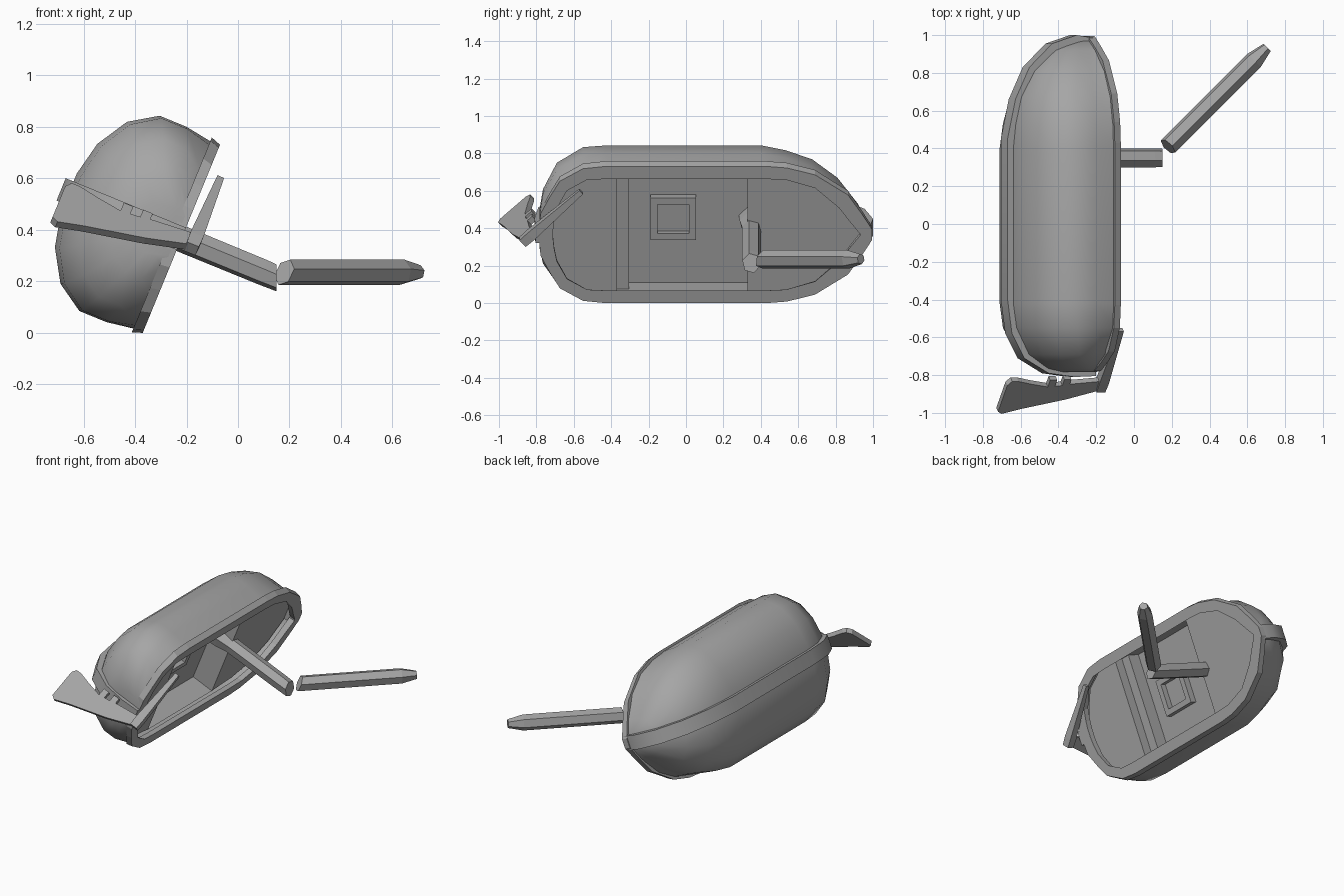
import bpy, bmesh, math
from mathutils import Vector

cube = bpy.data.objects.get("Cube")
if cube:
    bpy.data.objects.remove(cube, do_unlink=True)

grey = bpy.data.materials.new("plain_grey")
grey.use_nodes = True
grey.diffuse_color = (0.38, 0.38, 0.38, 1)
grey.node_tree.nodes["Principled BSDF"].inputs["Base Color"].default_value = (0.38, 0.38, 0.38, 1)

# Boat frame: a runs across, y along, h up from the rim; the boat lies heeled over
ACROSS, UP = Vector((0.38, 0, 0.925)), Vector((0.925, 0, -0.38))
ORIGIN = Vector((-0.22, 0, 0.365))


def boat(a, y, h):
    return ORIGIN + ACROSS * a + UP * h + Vector((0, y, 0))


def finish(name, bm, smooth=False):
    bmesh.ops.remove_doubles(bm, verts=bm.verts, dist=0.0005)
    bmesh.ops.recalc_face_normals(bm, faces=bm.faces)
    mesh = bpy.data.meshes.new(name)
    bm.to_mesh(mesh)
    bm.free()
    mesh.materials.append(grey)
    obj = bpy.data.objects.new(name, mesh)
    bpy.context.collection.objects.link(obj)
    if smooth:
        bpy.ops.object.select_all(action='DESELECT')
        obj.select_set(True)
        bpy.context.view_layer.objects.active = obj
        bpy.ops.object.shade_smooth_by_angle(angle=math.radians(50))


def loft(name, rings, closed_ring=True, closed_loft=False, caps=True, smooth=False):
    """Bridge equal-length rings of world points."""
    bm = bmesh.new()
    rows = [[bm.verts.new(p) for p in r] for r in rings]
    n, m = len(rows[0]), len(rows)
    for i in range(m if closed_loft else m - 1):
        r, s = rows[i], rows[(i + 1) % m]
        for j in range(n if closed_ring else n - 1):
            k = (j + 1) % n
            bm.faces.new((r[j], r[k], s[k], s[j]))
    if caps and not closed_loft:
        bm.faces.new(rows[0])
        bm.faces.new(rows[-1])
    finish(name, bm, smooth)


def panel(name, points):
    bm = bmesh.new()
    bm.faces.new([bm.verts.new(p) for p in points])
    finish(name, bm)


def mirrored(half):
    return half + [(y, -a) for y, a in reversed(half)]


# Hull: one half section scaled along the length, its top edge following the rim
half_section = [(0.41, -0.147), (0.41, -0.26), (0.34, -0.368), (0.217, -0.442), (0.08, -0.472)]
stations = [(-0.783, 0.08, 0.25, 0.42), (-0.765, 0.12, 0.49, 0.58), (-0.69, 0.26, 0.805, 0.81),
            (-0.55, 0.375, 0.985, 0.96), (-0.42, 0.39, 1, 1), (0.4, 0.39, 1, 1),
            (0.53, 0.38, 0.94, 0.97), (0.674, 0.345, 0.83, 0.9), (0.81, 0.265, 0.61, 0.74),
            (0.92, 0.14, 0.3, 0.5), (0.97, 0.06, 0.12, 0.22)]
rings = []
for y, edge, w, d in stations:
    half = [(edge, -0.02)] + [(a * w, h * d) for a, h in half_section]
    rings.append([boat(a, y, h) for a, h in half + [(-a, h) for a, h in reversed(half)]])
loft("hull", rings, closed_ring=False, smooth=True)

# Rim: flared ring around the opening
outer = mirrored([(-0.785, 0.03), (-0.778, 0.12), (-0.73, 0.215), (-0.674, 0.31), (-0.55, 0.382),
                  (-0.43, 0.395), (0.43, 0.395), (0.54, 0.386), (0.69, 0.346), (0.866, 0.23),
                  (0.94, 0.12), (0.995, 0.03)])
inner = mirrored([(-0.71, 0.03), (-0.705, 0.08), (-0.69, 0.155), (-0.636, 0.255), (-0.53, 0.317),
                  (-0.43, 0.322), (0.43, 0.322), (0.535, 0.317), (0.69, 0.27), (0.818, 0.155),
                  (0.88, 0.07), (0.93, 0.005)])
loft("rim", [[boat(a * flare, y, h) for y, a in line] for line, h, flare in
             ((outer, 0, 1), (outer, -0.04, 1.035), (inner, -0.04, 1.05), (inner, 0, 1))],
     closed_loft=True)

# Keel band around the centre line
keel_out = [(-0.805, 0), (-0.81, -0.12), (-0.79, -0.27), (-0.71, -0.41), (-0.58, -0.48), (-0.4, -0.505),
            (0.45, -0.505), (0.66, -0.46), (0.83, -0.38), (0.955, -0.25), (1.0, -0.11), (0.985, -0.01)]
keel_in = [(-0.75, 0), (-0.75, -0.12), (-0.73, -0.24), (-0.67, -0.36), (-0.56, -0.43), (-0.4, -0.455),
           (0.45, -0.455), (0.63, -0.42), (0.79, -0.34), (0.91, -0.22), (0.94, -0.12), (0.94, -0.01)]
loft("keel", [[boat(0.047, *p), boat(0.047, *q), boat(-0.047, *q), boat(-0.047, *p)]
              for p, q in zip(keel_out, keel_in)], smooth=True)

# End decks, cut where the cockpit begins
DECK, FLOOR, SIDE = -0.075, -0.23, 0.37
middle = [((p[0] + q[0]) / 2, (p[1] + q[1]) / 2) for p, q in zip(outer, inner)]
for name, edge, sign in (("bow_deck", 0.33, 1), ("stern_deck", -0.37, -1)):
    half = [p for p in middle if p[1] > 0 and (p[0] - edge) * sign > 0]
    half.append((edge, SIDE))
    half.sort()
    panel(name, [boat(a, y, DECK) for y, a in mirrored(half)])

# Cockpit: stepped floor between two side walls
steps = [(-0.37, DECK), (-0.37, -0.14), (-0.305, -0.14), (-0.305, FLOOR), (0.33, FLOOR), (0.33, DECK)]
loft("cockpit_floor", [[boat(s * SIDE, y, h) for y, h in steps] for s in (-1, 1)],
     closed_ring=False, caps=False)
for s, name in ((-1, "right_cockpit_wall"), (1, "left_cockpit_wall")):
    panel(name, [boat(s * SIDE, y, h) for y, h in steps])


# Hatch frame on the cockpit floor
def square(r, h):
    return [boat(0.015 + a * r, -0.068 + y * r, h) for a, y in ((-1, -1), (1, -1), (1, 1), (-1, 1))]


loft("hatch_frame", [square(0.122, FLOOR), square(0.122, FLOOR + 0.045),
                     square(0.085, FLOOR + 0.045), square(0.085, FLOOR + 0.005)], caps=False)
panel("hatch_lid", square(0.085, FLOOR + 0.005))


# Mast: six-sided poles, the top half snapped off
def pole(name, points, radii, side, skew):
    axis = (points[-1] - points[0]).normalized()
    across = axis.cross(side).normalized()
    rings = []
    for p, r, k in zip(points, radii, skew):
        ring = []
        for i in range(6):
            t = math.tau * i / 6 + math.radians(15)
            off = side * math.cos(t) + across * math.sin(t)
            ring.append(p + off * r + axis * k * math.cos(t))
        rings.append(ring)
    loft(name, rings)


pole("lower_mast", [boat(0, 0.35, h) for h in (FLOOR, -0.16, -0.08, 0.34, 0.4)],
     [0.07, 0.066, 0.053, 0.052, 0.05], ACROSS, [0, 0, 0, 0, -0.02])
start, end = Vector((0.18, 0.41, 0.235)), Vector((0.705, 0.935, 0.235))
pole("broken_mast", [start, start.lerp(end, 0.87), end], [0.051, 0.051, 0.028],
     Vector((0, 0, 1)), [0.02, 0, 0])

# Rudder blade and tiller, swung to one side
swing = Vector((-0.68, -0.73))
side = Vector((0.73, -0.68))


def rudder_point(s, h, t):
    p = Vector((0.02, -0.83)) + swing * s + side * t
    return boat(p.x, p.y, h)


blade = [(0.06, 0.03), (0.12, -0.13), (0.19, -0.37), (0.225, -0.47), (0.21, -0.495), (0.02, -0.495),
         (-0.01, -0.475), (-0.01, -0.44), (0.01, -0.36), (0.03, -0.26), (-0.02, -0.26), (-0.02, -0.22),
         (0.025, -0.22), (0.02, -0.18), (-0.025, -0.18), (-0.025, -0.14), (0.01, -0.14), (-0.01, 0.03)]
loft("rudder_blade", [[rudder_point(s, h, t) for s, h in blade] for t in (-0.016, 0.016)])
loft("tiller", [[rudder_point(s, 0.05 + dh * r, dt * r)
                 for dt, dh in ((-1, -1), (1, -1), (1, 1), (-1, 1))]
                for s, r in ((0.06, 0.025), (0, 0.027), (-0.37, 0.014))])
